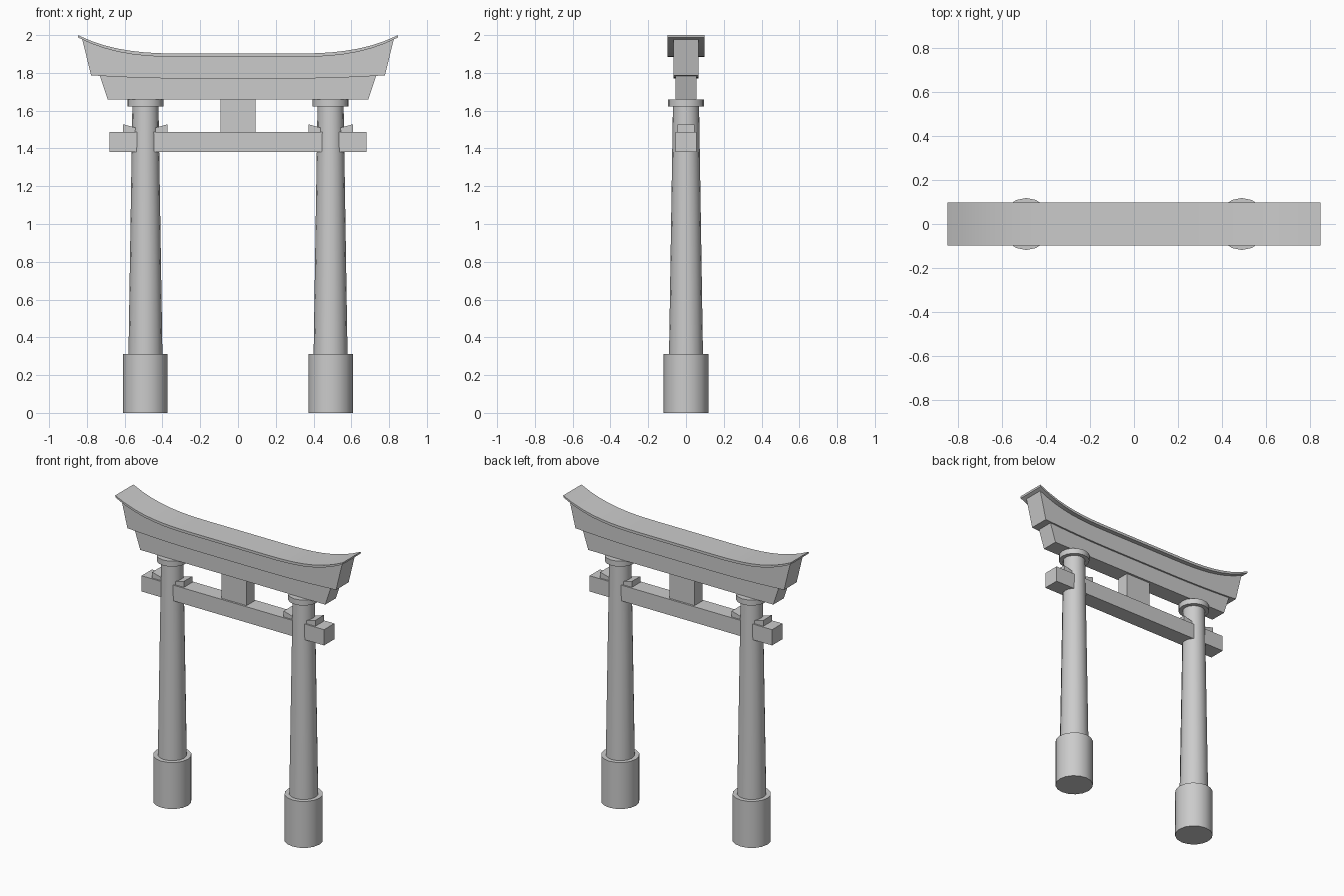
import bpy, bmesh

if "Cube" in bpy.data.objects:
    bpy.data.objects.remove(bpy.data.objects["Cube"])

SEG = 24


def finish(name, bm, smooth=False):
    bmesh.ops.recalc_face_normals(bm, faces=bm.faces)
    me = bpy.data.meshes.new(name)
    bm.to_mesh(me)
    bm.free()
    ob = bpy.data.objects.new(name, me)
    bpy.context.collection.objects.link(ob)
    if smooth:
        bpy.ops.object.select_all(action='DESELECT')
        ob.select_set(True)
        bpy.context.view_layer.objects.active = ob
        bpy.ops.object.shade_smooth_by_angle(angle=0.6)
    return ob


def lerp_columns(n):
    return [-1 + 2 * i / n for i in range(n + 1)]


def beam(name, half_top, half_bottom, z_top, z_bottom, depth, n=SEG, cx=0, smooth=False):
    """Beam along x; its top and bottom follow height functions of x."""
    bm = bmesh.new()
    rings = []
    for u in lerp_columns(n):
        xt, xb = u * half_top, u * half_bottom
        pts = [(xb, -depth, z_bottom(xb)), (xb, depth, z_bottom(xb)),
               (xt, depth, z_top(xt)), (xt, -depth, z_top(xt))]
        rings.append([bm.verts.new((x + cx, y, z)) for x, y, z in pts])
    for a, b in zip(rings, rings[1:]):
        for i in range(4):
            j = (i + 1) % 4
            bm.faces.new((a[i], a[j], b[j], b[i]))
    bm.faces.new(rings[0])
    bm.faces.new(rings[-1])
    return finish(name, bm, smooth)


def post(name, x, z0, z1, r0, r1, sides=16):
    bm = bmesh.new()
    bmesh.ops.create_cone(bm, cap_ends=True, segments=sides,
                          radius1=r0, radius2=r1, depth=z1 - z0)
    bmesh.ops.translate(bm, vec=(x, 0, (z0 + z1) / 2), verts=bm.verts)
    return finish(name, bm, True)


def flat(z):
    return lambda x: z


def sweep(z, rise, reach, power):
    """Level in the middle, curving upward to the ends."""
    return lambda x: z + rise * (max(abs(x) - 0.25, 0) / (reach - 0.25)) ** power


# Curved roof and the two lintels under it
roof_under = sweep(1.884, 0.104, 0.848, 3)
lintel_under = sweep(1.77, 0.017, 0.778, 2)
beam("roof", 0.848, 0.846, sweep(1.902, 0.098, 0.848, 3), roof_under, 0.097, smooth=True)
beam("upper_lintel", 0.825, 0.778, lambda x: roof_under(x) + 0.003, lintel_under, 0.067, smooth=True)
beam("lower_lintel", 0.732, 0.69, lambda x: lintel_under(x) + 0.003, flat(1.66), 0.056, smooth=True)

# Tie beam and centre strut
beam("tie_beam", 0.68, 0.68, flat(1.488), flat(1.382), 0.055, n=1)
beam("centre_strut", 0.093, 0.093, flat(1.665), flat(1.485), 0.042, n=1)

# Posts with base sleeve, collar and wedges
for side, x in (("left", -0.49), ("right", 0.49)):
    post(side + "_base", x, 0, 0.313, 0.118, 0.118)
    post(side + "_post", x, 0.3, 1.64, 0.09, 0.069)
    post(side + "_collar", x, 1.623, 1.66, 0.096, 0.096)
    beam(side + "_wedges", 0.118, 0.118, lambda u: 1.495 + 0.28 * abs(u), flat(1.485),
         0.045, n=2, cx=x)
